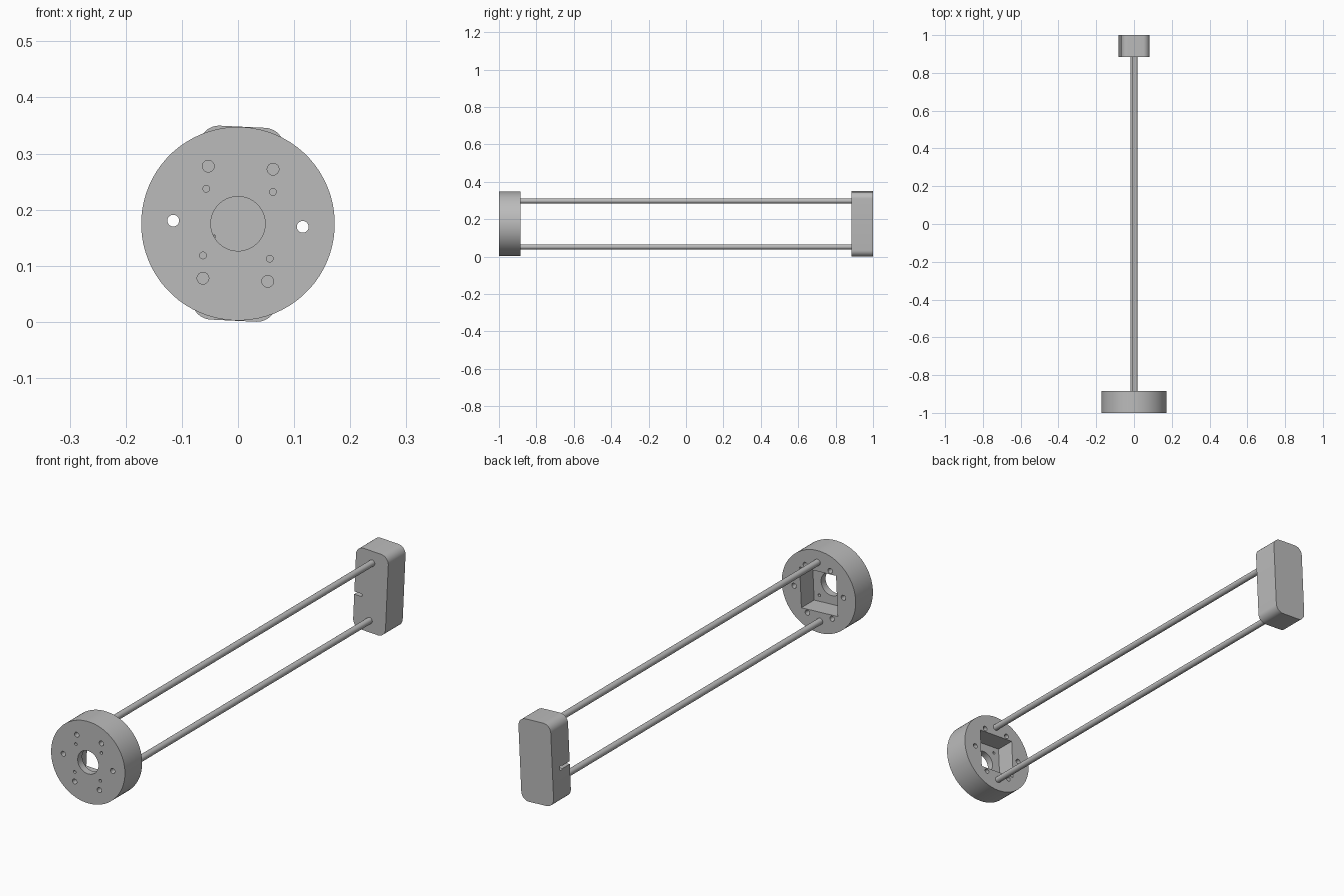
import bpy, bmesh, math
from mathutils import Matrix, Vector

if "Cube" in bpy.data.objects:
    bpy.data.objects.remove(bpy.data.objects["Cube"])

# One grey for the whole assembly
grey = bpy.data.materials.new("plain grey")
grey.use_nodes = True
GREY = (0.5, 0.5, 0.5, 1)
grey.diffuse_color = GREY
grey.node_tree.nodes["Principled BSDF"].inputs["Base Color"].default_value = GREY

# The assembly is rolled slightly about its long axis
ROLL = Matrix.Translation((0, 0, 0.175)) @ Matrix.Rotation(math.radians(2.73), 4, "Y")
TURN = {"Y": Matrix.Rotation(math.pi / 2, 4, "X"), "X": Matrix.Rotation(math.pi / 2, 4, "Y")}


def to_object(name, bm):
    mesh = bpy.data.meshes.new(name)
    bm.to_mesh(mesh)
    bm.free()
    mesh.materials.append(grey)
    obj = bpy.data.objects.new(name, mesh)
    bpy.context.collection.objects.link(obj)
    obj.matrix_world = ROLL
    return obj


def cylinder(name, x, z, radius, y0, y1, sides=32):
    bm = bmesh.new()
    place = Matrix.Translation((x, (y0 + y1) / 2, z)) @ TURN["Y"]
    bmesh.ops.create_cone(bm, cap_ends=True, segments=sides, radius1=radius,
                          radius2=radius, depth=y1 - y0, matrix=place)
    return to_object(name, bm)


def box(name, low, high, corner=0):
    low, high = Vector(low), Vector(high)
    bm = bmesh.new()
    bmesh.ops.create_cube(bm, size=1, matrix=Matrix.Translation((low + high) / 2)
                          @ Matrix.Diagonal((*(high - low), 1)))
    if corner:  # round the edges running along y
        along = [e for e in bm.edges
                 if abs(e.verts[0].co.y - e.verts[1].co.y) > 0.01]
        bmesh.ops.bevel(bm, geom=along, offset=corner, segments=10,
                        profile=0.5, affect="EDGES")
    return to_object(name, bm)


def select(obj):
    bpy.ops.object.select_all(action="DESELECT")
    obj.select_set(True)
    bpy.context.view_layer.objects.active = obj


def cut(obj, cutter):
    select(obj)
    mod = obj.modifiers.new("cut", "BOOLEAN")
    mod.operation, mod.solver, mod.object = "DIFFERENCE", "EXACT", cutter
    bpy.context.view_layer.update()
    bpy.ops.object.modifier_apply(modifier=mod.name)
    bpy.data.objects.remove(cutter)


def smooth(obj):
    select(obj)
    bpy.ops.object.shade_smooth_by_angle(angle=math.radians(30))


# Round motor mount with a square pocket open to the back
FRONT, MOUNT_BACK = -1, -0.885
mount = cylinder("motor_mount", 0, 0, 0.1725, FRONT, MOUNT_BACK, 72)
P = 0.085
cut(mount, box("cutter", (-P, -0.97, -P), (P, -0.8, P)))
cut(mount, cylinder("cutter", 0, 0, 0.0485, -1.1, -0.8, 48))

# Ring of six bolt holes
for i in range(6):
    a = i * math.pi / 3
    cut(mount, cylinder("cutter", 0.1155 * math.cos(a), 0.1155 * math.sin(a),
                        0.0105, -1.1, -0.8, 24))

# Four motor screw holes through the pocket floor
for sx in (-1, 1):
    for sz in (-1, 1):
        cut(mount, cylinder("cutter", 0.0595 * sx, 0.0595 * sz, 0.006, -1.1, -0.8, 20))

# Rounded end block with a side slot ending in a round bore
BLOCK_FRONT = 0.885
block = box("end_block", (-0.0755, BLOCK_FRONT, -0.173), (0.0755, 1, 0.173), 0.035)
SLOT_Z, SLOT_END, BORE_Y = -0.028, -0.04, 0.9425
cut(block, box("cutter", (-0.1, 0.8, SLOT_Z - 0.006), (SLOT_END, BORE_Y, SLOT_Z + 0.006)))
bm = bmesh.new()
bmesh.ops.create_cone(bm, cap_ends=True, segments=24, radius1=0.01, radius2=0.01,
                      depth=0.06, matrix=Matrix.Translation((SLOT_END - 0.03, BORE_Y, SLOT_Z))
                      @ TURN["X"])
cut(block, to_object("cutter", bm))

# Two long rods joining mount and block
rods = [cylinder(name, 0, z, 0.0132, MOUNT_BACK - 0.03, BLOCK_FRONT + 0.03, 32)
        for name, z in (("upper_rod", 0.123), ("lower_rod", -0.123))]

for part in [mount, block] + rods:
    smooth(part)
